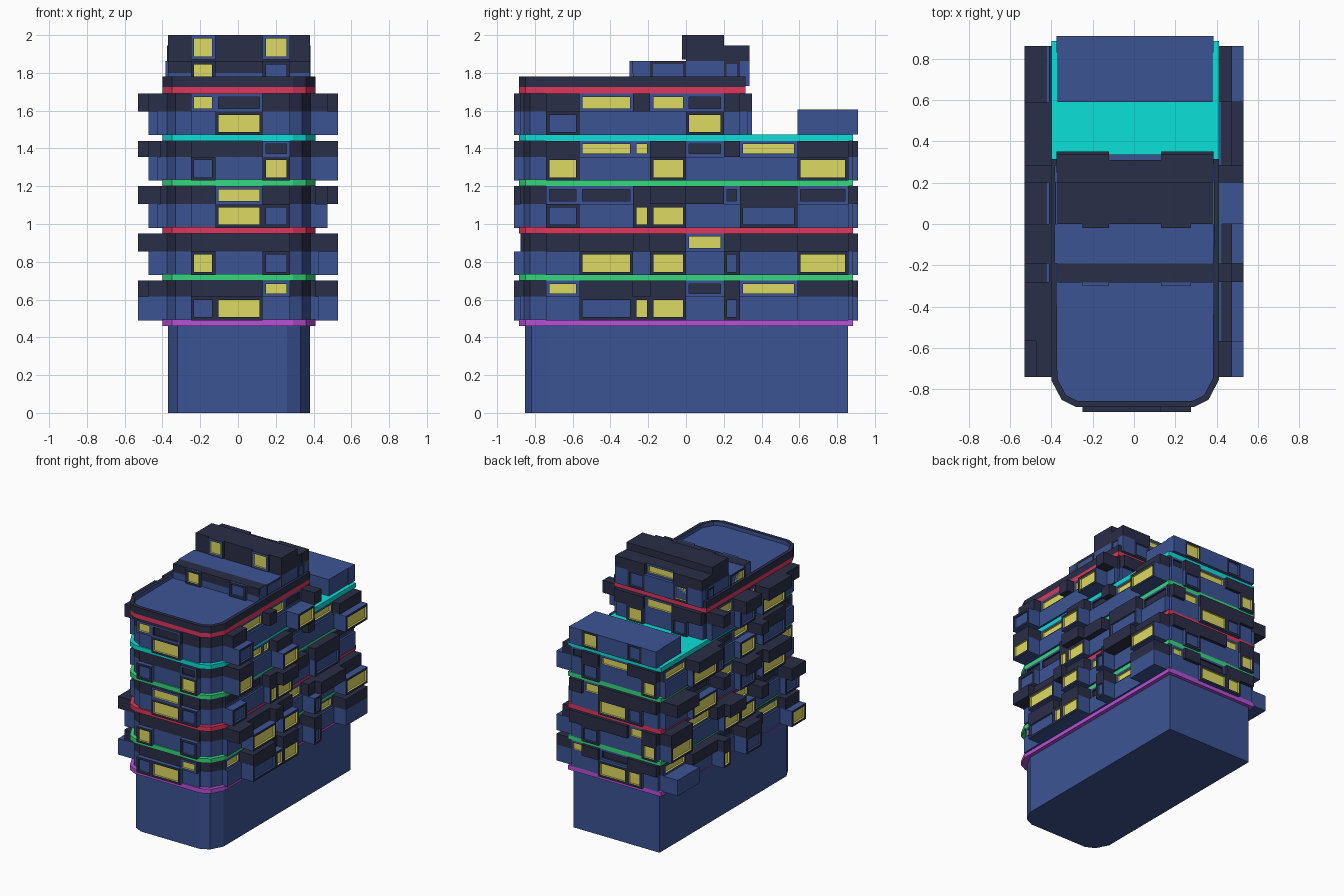
import bpy, bmesh
from mathutils import Vector

if "Cube" in bpy.data.objects:
    bpy.data.objects.remove(bpy.data.objects["Cube"])


def lin(h):
    out = []
    for i in (0, 2, 4):
        c = int(h[i:i + 2], 16) / 255
        out.append(c / 12.92 if c < 0.04045 else ((c + 0.055) / 1.055) ** 2.4)
    return (*out, 1)


MATS = {}
for n, h in dict(blue="3C5494", dark="2A2E47", yellow="DEDA62", red="E0365C",
                 green="36D880", teal="0CE0D8", magenta="B850D8").items():
    MATS[n] = bpy.data.materials.new(n)
    MATS[n].diffuse_color = lin(h)


def finish(name, bm, mats):
    bmesh.ops.recalc_face_normals(bm, faces=bm.faces)
    me = bpy.data.meshes.new(name)
    bm.to_mesh(me)
    bm.free()
    for m in mats:
        me.materials.append(MATS[m])
    ob = bpy.data.objects.new(name, me)
    bpy.context.collection.objects.link(ob)


def recess(bm, direction, thick, depth, ring, pane):
    """Inset the face looking along direction and sink it."""
    bm.normal_update()
    f = max(bm.faces, key=lambda f: f.normal.dot(direction))
    res = bmesh.ops.inset_region(bm, faces=[f], thickness=thick)
    for r in res["faces"]:
        r.material_index = ring
    f.material_index = pane
    e = bmesh.ops.extrude_face_region(bm, geom=[f])
    bmesh.ops.translate(bm, vec=-direction * depth,
                        verts=[v for v in e["geom"] if isinstance(v, bmesh.types.BMVert)])
    if f.is_valid:
        bm.faces.remove(f)


def prism(name, w, yf, yb, z0, z1, mat, rim=None):
    """Plan with faceted front corners and a square back."""
    half = [(w, yb), (w, yf + .13), (w - .05, yf + .035), (w - .12, yf)]
    pts = half + [(-x, y) for x, y in reversed(half)]
    bm = bmesh.new()
    f = bm.faces.new([bm.verts.new((x + .005, y, z0)) for x, y in pts])
    e = bmesh.ops.extrude_face_region(bm, geom=[f])
    bmesh.ops.translate(bm, vec=(0, 0, z1 - z0),
                        verts=[v for v in e["geom"] if isinstance(v, bmesh.types.BMVert)])
    bmesh.ops.recalc_face_normals(bm, faces=bm.faces)
    if rim:
        recess(bm, Vector((0, 0, 1)), .03, .03, 0, 1)
    finish(name, bm, [mat] + ([rim] if rim else []))


def box(name, x0, x1, y0, y1, z0, z1, mat, window=None):
    """Box, optionally with window = (direction, margin, frame, pane)."""
    bm = bmesh.new()
    bmesh.ops.create_cube(bm, size=1)
    for v in bm.verts:
        v.co = ((x0 + x1) / 2 + v.co.x * (x1 - x0), (y0 + y1) / 2 + v.co.y * (y1 - y0),
                (z0 + z1) / 2 + v.co.z * (z1 - z0))
    mats = [mat]
    if window:
        d, margin, frame, pane = window
        mats += [frame, pane]
        recess(bm, Vector(d), margin, .015, 1, 2)
    finish(name, bm, mats)


def block(side, u0, u1, z0, z1, wall, out, upper, code):
    """Bay on one facade: y lit, b unlit, anything else blank."""
    mat, frame = ("dark", "blue") if upper else ("blue", "dark")
    win = None
    d = {"right": (1, 0, 0), "left": (-1, 0, 0), "front": (0, -1, 0), "back": (0, 1, 0)}[side]
    if code in "yb":
        win = (d, .024, frame, "yellow" if code == "y" else mat)
    s = d[0] + d[1]
    a, b = sorted((s * (wall - .04), s * out))
    name = side + ("_upper_bay" if upper else "_lower_bay")
    if d[0]:
        box(name, a, b, u0, u1, z0, z1, mat, win)
    else:
        box(name, u0, u1, a, b, z0, z1, mat, win)


# Podium
prism("podium", .375, -.853, .858, 0, .465, "blue")

# Facade layouts: (lower row, upper row) per floor
SIDE_Y = [-.74, -.565, -.28, -.19, 0, .2, .285, .59, .86]
RIGHT = [(".byy.b.P", "y...b.y."), (".y.y.b.y", "....y..."), ("b.yy..b.", "bb...b.b"),
         ("y..y...y", ".yy.b.y."), ("b...y.", ".y.yb.")]
LEFT = [("y..b.y.P", ".y..b..y"), ("b..yy..y", ".b.y..y."), (".y.b..y.", "y...y.b."),
        (".b.y.by.", "b..yb..y"), (".y.b..", "..y.y.")]
END_X = [-.375, -.25, -.12, .13, .275, .385]
FRONT = [(".by..", "...y."), (".y.b.", "....."), ("..yb.", "..y.."),
         (".b.y.", "...b."), ("..y..", ".yb..")]
BACK = [(".yy..", "..b.y"), ("y..b.", ".y..."), (".by..", "...y."),
        ("y..b.", "..y.b"), (".b.y.", "..y..")]
BANDS = ["magenta", "green", "red", "green", "teal", "red"]
BAND_Z = [.46, .70, .95, 1.20, 1.44, 1.69]

for f in range(6):
    z = BAND_Z[f]
    yb = .86 if f < 4 else .30
    # Coloured ledge below each floor
    prism("ledge_band", .405, -.885, .885 if f < 5 else .315, z, z + .035, BANDS[f])
    if f == 5:
        break
    zs = [z + .03, z + .155, BAND_Z[f + 1]]
    for up in (0, 1):
        z0, z1 = zs[up], zs[up + 1]
        # Floor wall, then its bays
        prism("floor_wall", .385, -.86, yb, z0, z1, "dark" if up else "blue")
        for side, rows in (("right", RIGHT), ("left", LEFT)):
            for i, c in enumerate(rows[f][up]):
                low = .53 if (side == "right" and f != 2) or f == 0 else .475
                if up:
                    out = .41 if c in "yb" else (.53 if (i + f) % 2 else .475)
                else:
                    out = low if c in "ybP" else .425
                y1 = SIDE_Y[i + 1]
                block(side, SIDE_Y[i], y1, z0, z1, .38, out, up, c)
        for i, c in enumerate(FRONT[f][up]):
            if 0 < i < 4:
                block("front", END_X[i], END_X[i + 1], z0, z1, .85,
                      .91 if c in "yb" else .875, up, c)
        for i, c in enumerate(BACK[f][up]):
            block("back", END_X[i], END_X[i + 1], z0, z1, yb,
                  yb + (.05 if (c in "yb") != bool(up) else .025), up, c)

# Rear terrace rooms
box("terrace_room", -.37, .38, .59, .875, 1.475, 1.605, "blue")
for i, c in enumerate(BACK[4][0]):
    block("back", END_X[i], END_X[i + 1], 1.475, 1.605, .87, .91 if c in "yb." else .89, 0, c)

# Main roof with sunken floor and raised parapet
prism("roof_parapet", .405, -.885, .315, 1.725, 1.78, "dark", "blue")

# Lower rooftop storey
box("rooftop_storey", -.37, .38, -.28, .32, 1.73, 1.862, "blue")
for x0, x1, pane in ((-.25, -.12, "yellow"), (.13, .275, "blue")):
    box("rooftop_front_window", x0, x1, -.30, -.26, 1.75, 1.862, "blue",
        ((0, -1, 0), .024, "dark", pane))
for s in (1, -1):
    for y0, y1, pane in ((-.19, 0, "yellow"), (.2, .285, "blue")):
        a, b = sorted((s * .34, s * .385))
        box("rooftop_side_window", a, b, y0, y1, 1.73, 1.862, "blue",
            ((s, 0, 0), .022, "dark", pane))
box("rooftop_dark_strip", -.37, .38, -.282, -.19, 1.80, 1.864, "dark")

# Upper rooftop storey, stepped at the back
box("top_storey", -.37, .38, 0, .2, 1.86, 2.0, "dark")
box("top_storey_step", -.37, .38, .19, .29, 1.86, 1.945, "dark")
for x0, x1 in ((-.25, -.12), (.13, .275)):
    box("top_front_window", x0, x1, -.02, .02, 1.87, 2.0, "dark",
        ((0, -1, 0), .024, "blue", "yellow"))
for i, c in enumerate(".y.b."):
    block("back", END_X[i], END_X[i + 1], 1.73, 1.862, .32, .335, 0, c)
for i, c in enumerate("..y.."):
    block("back", END_X[i], END_X[i + 1], 1.86, 1.945, .29, .31 if c == "y" else .335, 1, c)

for m in bpy.data.materials:
    if m.users and not m.is_grease_pencil:
        m.use_nodes = True
        m.node_tree.nodes["Principled BSDF"].inputs["Base Color"].default_value = m.diffuse_color
